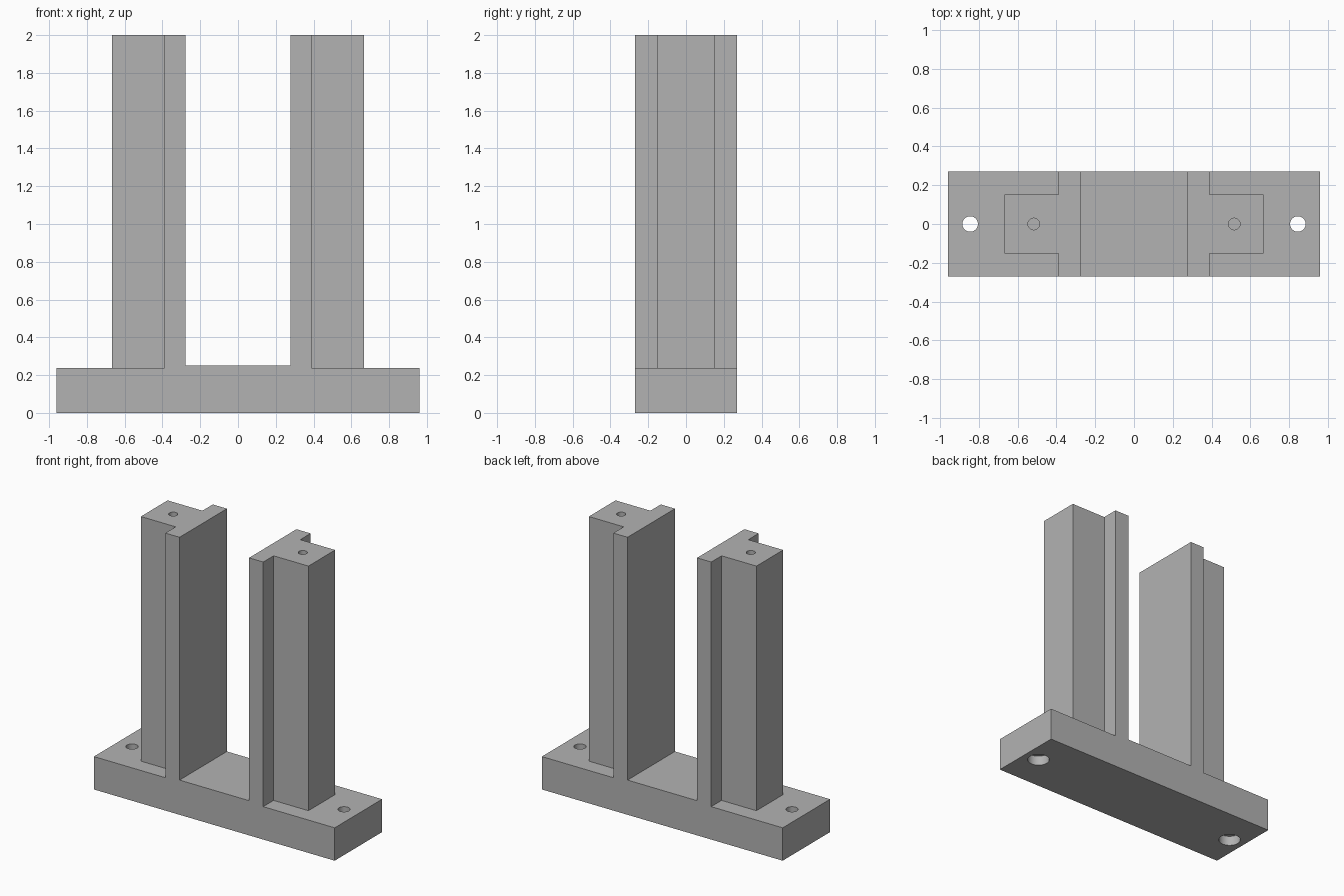
import bpy
import bmesh
from mathutils import Matrix

cube = bpy.data.objects.get("Cube")
if cube:
    bpy.data.objects.remove(cube, do_unlink=True)

grey = bpy.data.materials.new("plain_grey")
grey.use_nodes = True
color = (0.45, 0.45, 0.45, 1)
grey.diffuse_color = color
grey.node_tree.nodes["Principled BSDF"].inputs["Base Color"].default_value = color

BASE_X, HALF_Y, HEIGHT = 0.96, 0.27, 2.0
BASE_TOP, MIDDLE_TOP = 0.237, 0.25
RAIL_IN, RAIL_OUT = 0.277, 0.39
POST_OUT, POST_Y = 0.668, 0.152
BOLT_X, PILOT_X = 0.845, 0.517


def add_object(name, bm):
    mesh = bpy.data.meshes.new(name)
    bmesh.ops.recalc_face_normals(bm, faces=bm.faces)
    bm.to_mesh(mesh)
    bm.free()
    mesh.materials.append(grey)
    ob = bpy.data.objects.new(name, mesh)
    bpy.context.collection.objects.link(ob)
    return ob


def box(name, x0, x1, half_y, z0, z1):
    bm = bmesh.new()
    bmesh.ops.create_cube(bm, size=1)
    for v in bm.verts:
        v.co.x = x1 if v.co.x > 0 else x0
        v.co.y = half_y if v.co.y > 0 else -half_y
        v.co.z = z1 if v.co.z > 0 else z0
    return add_object(name, bm)


def drill(name, x, radius, z0, z1):
    bm = bmesh.new()
    bmesh.ops.create_cone(bm, cap_ends=True, segments=48, radius1=radius,
                          radius2=radius, depth=z1 - z0,
                          matrix=Matrix.Translation((x, 0, (z0 + z1) / 2)))
    return add_object(name, bm)


def combine(target, tool, operation):
    mod = target.modifiers.new(operation.lower(), "BOOLEAN")
    mod.operation = operation
    mod.solver = "EXACT"
    mod.object = tool
    bpy.context.view_layer.objects.active = target
    bpy.ops.object.modifier_apply(modifier=mod.name)
    bpy.data.objects.remove(tool, do_unlink=True)


# Base and the two upright rails: one front outline pushed through the depth
right_half = [(BASE_X, 0), (BASE_X, BASE_TOP), (RAIL_OUT, BASE_TOP),
              (RAIL_OUT, HEIGHT), (RAIL_IN, HEIGHT), (RAIL_IN, MIDDLE_TOP)]
outline = right_half + [(-x, z) for x, z in reversed(right_half)]
bm = bmesh.new()
face = bm.faces.new([bm.verts.new((x, -HALF_Y, z)) for x, z in outline])
pushed = bmesh.ops.extrude_face_region(bm, geom=[face])["geom"]
bmesh.ops.translate(bm, vec=(0, 2 * HALF_Y, 0),
                    verts=[g for g in pushed if isinstance(g, bmesh.types.BMVert)])
stand = add_object("twin_post_stand", bm)

for side in (-1, 1):
    # Narrower post behind each rail
    x0, x1 = sorted((side * (RAIL_OUT - 0.05), side * POST_OUT))
    combine(stand, box("post", x0, x1, POST_Y, BASE_TOP - 0.1, HEIGHT), "UNION")
    # Through hole with a wide recess underneath, and a blind hole in the post top
    for x, radius, z0, z1 in ((BOLT_X, 0.04, -0.1, 0.4),
                              (BOLT_X, 0.073, -0.1, 0.07),
                              (PILOT_X, 0.03, HEIGHT - 0.3, HEIGHT + 0.1)):
        combine(stand, drill("drill", side * x, radius, z0, z1), "DIFFERENCE")

bpy.ops.object.select_all(action="DESELECT")
stand.select_set(True)
bpy.context.view_layer.objects.active = stand
bpy.ops.object.shade_smooth_by_angle()
